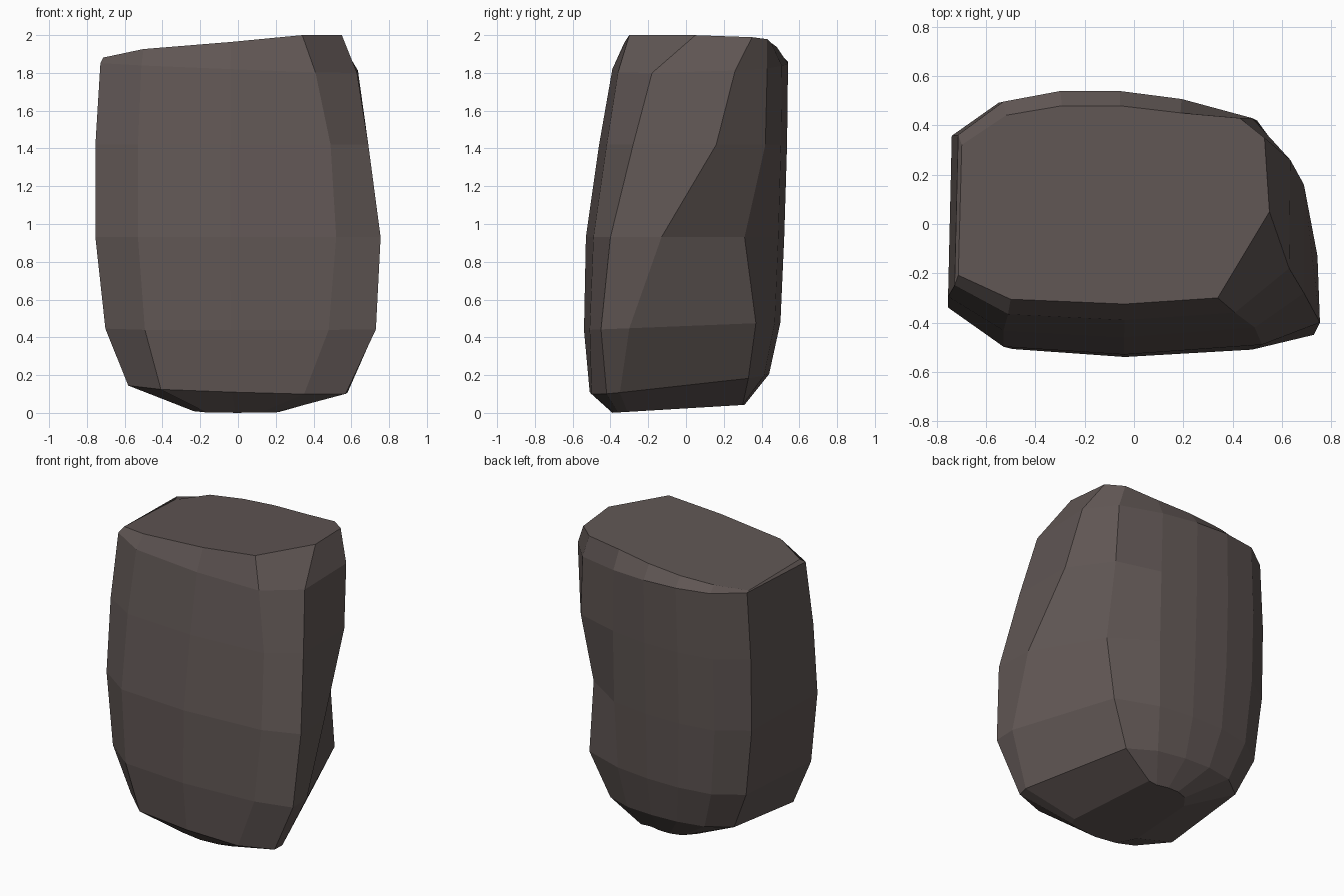
import bpy, bmesh

if "Cube" in bpy.data.objects:
    bpy.data.objects.remove(bpy.data.objects["Cube"])

# Outline of the back, left and front corners at mid height (x, y)
outline = [(.20, .94), (-.06, 1), (-.31, 1), (-.55, .92), (-.74, .67),
           (-.755, -.64), (-.53, -.94), (-.04, -1)]

# Levels: z, tilt in x, tilt in y, x scale, front depth, back depth, four right-side corners
levels = [
    (.024, 0, .06, .31, .39, .31, [(.12, -.38), (.20, -.36), (.22, -.31), (.13, .30)]),
    (.160, -.03, .10, .77, .51, .44, [(.35, -.50), (.57, -.42), (.58, -.35), (.34, .33)]),
    (.460, 0, .04, .93, .54, .50, [(.48, -.51), (.73, -.45), (.73, -.30), (.47, .37)]),
    (.930, 0, .00, 1.0, .53, .52, [(.52, -.49), (.755, -.40), (.745, -.13), (.48, .31)]),
    (1.42, 0, .00, 1.0, .46, .535, [(.49, -.42), (.69, -.28), (.69, .16), (.50, .42)]),
    (1.83, -.04, .03, .965, .39, .54, [(.41, -.36), (.63, -.18), (.635, .26), (.48, .43)]),
    (1.957, .08, -.03, .945, .325, .48, [(.34, -.30), (.55, .05), (.53, .35), (.43, .43)]),
]

# Boulder body: rings joined into flat facets
bm = bmesh.new()
rings = []
for z, tx, ty, sx, front, back, right in levels:
    pts = right + [(x * sx, y * (back if y > 0 else front)) for x, y in outline]
    rings.append([bm.verts.new((x, y, z + tx * x + ty * y)) for x, y in pts])

# Wear the top left edge down and lift the front right corner to the peak
for i in (8, 9):
    rings[-1][i].co.z -= .025
rings[-1][0].co.z = 2.0

n = len(rings[0])
for lo, hi in zip(rings, rings[1:]):
    for i in range(n):
        j = (i + 1) % n
        bm.faces.new((lo[i], lo[j], hi[j], hi[i]))
bm.faces.new(rings[-1])
bm.faces.new(rings[0][::-1])
bmesh.ops.recalc_face_normals(bm, faces=bm.faces)

mesh = bpy.data.meshes.new("boulder")
bm.to_mesh(mesh)
bm.free()
boulder = bpy.data.objects.new("boulder", mesh)
bpy.context.collection.objects.link(boulder)

# Dark brown-grey stone
stone = bpy.data.materials.new("stone")
stone.diffuse_color = (.115, .092, .087, 1)
stone.use_nodes = True
stone.node_tree.nodes["Principled BSDF"].inputs["Base Color"].default_value = stone.diffuse_color
mesh.materials.append(stone)
